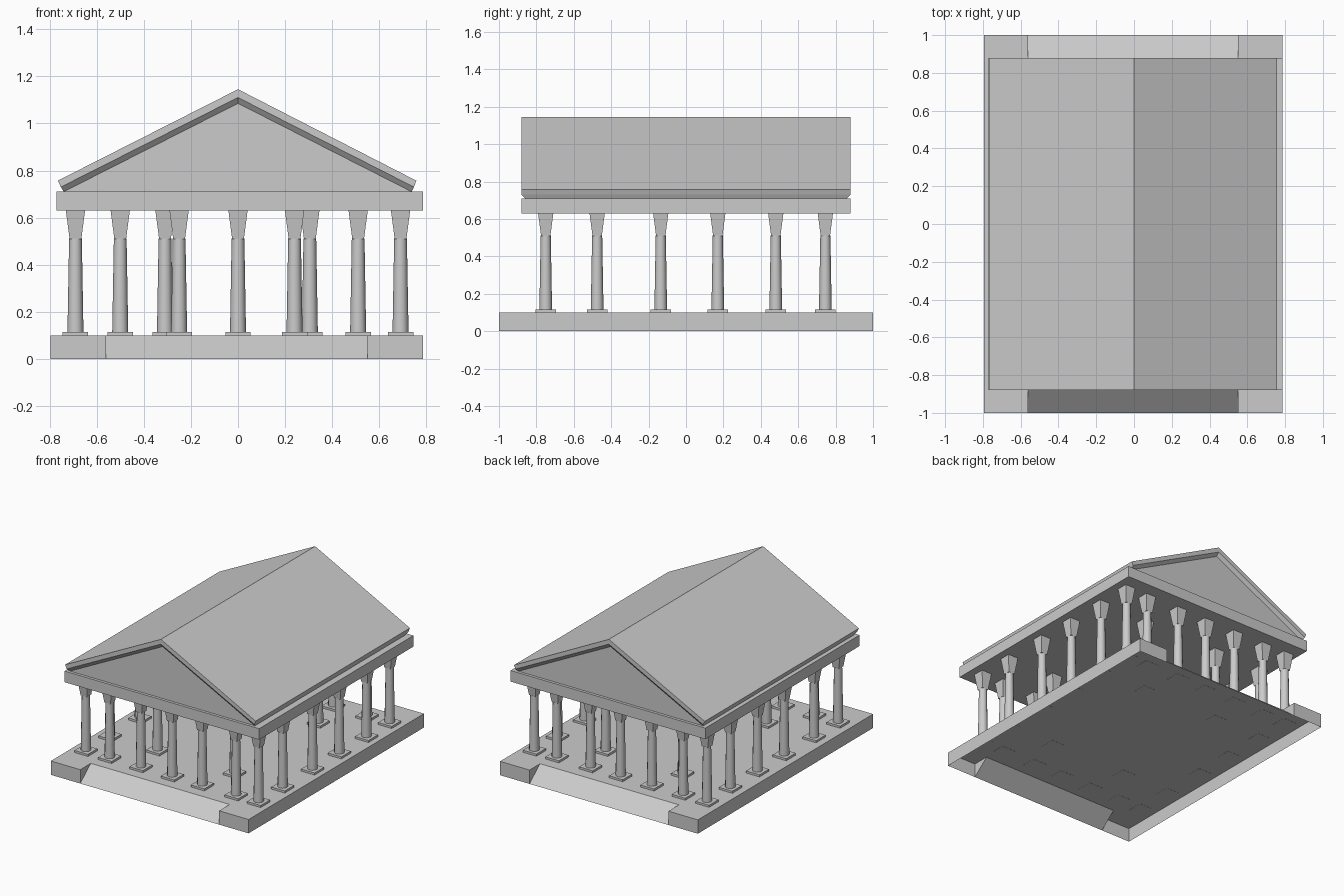
import bpy, bmesh, math

if "Cube" in bpy.data.objects:
    bpy.data.objects.remove(bpy.data.objects["Cube"])


def make(name, verts, faces):
    bm = bmesh.new()
    vs = [bm.verts.new(v) for v in verts]
    for f in faces:
        bm.faces.new([vs[i] for i in f])
    bmesh.ops.remove_doubles(bm, verts=bm.verts, dist=1e-5)
    bmesh.ops.recalc_face_normals(bm, faces=bm.faces)
    me = bpy.data.meshes.new(name)
    bm.to_mesh(me)
    bm.free()
    ob = bpy.data.objects.new(name, me)
    bpy.context.collection.objects.link(ob)
    return ob


def from_quads(name, polys):
    verts, faces = [], []
    for p in polys:
        faces.append(list(range(len(verts), len(verts) + len(p))))
        verts += p
    return make(name, verts, faces)


def box(name, x0, x1, y0, y1, z0, z1):
    verts = [(x, y, z) for z in (z0, z1) for x, y in ((x0, y0), (x1, y0), (x1, y1), (x0, y1))]
    sides = [(i, (i + 1) % 4, (i + 1) % 4 + 4, i + 4) for i in range(4)]
    return make(name, verts, [(3, 2, 1, 0), (4, 5, 6, 7)] + sides)


# Platform: open underneath, with a ramp notch at the front and back
X0, X1, RX0, RX1, RY, H = -0.795, 0.785, -0.56, 0.55, 0.88, 0.1
top = []
polys = []
for s in (-1, 1):
    row = [(X0, s, H), (RX0, s, H), (RX0, s * RY, H), (RX1, s * RY, H), (RX1, s, H), (X1, s, H)]
    top += row if s < 0 else row[::-1]
    for a, b in ((X0, RX0), (RX1, X1)):
        polys.append([(a, s, 0), (b, s, 0), (b, s, H), (a, s, H)])
    for x in (RX0, RX1):
        polys.append([(x, s, 0), (x, s, H), (x, s * RY, H)])
    polys.append([(RX0, s, 0), (RX1, s, 0), (RX1, s * RY, H), (RX0, s * RY, H)])
for x in (X0, X1):
    polys.append([(x, -1, 0), (x, 1, 0), (x, 1, H), (x, -1, H)])
from_quads("platform", polys + [top])


# Column: square plinth, tapered round shaft, flared square capital
def frustum(bm, n, r0, r1, z0, z1, turn=0.0):
    rings = []
    for r, z in ((r0, z0), (r1, z1)):
        rings.append([bm.verts.new((r * math.cos(turn + 2 * math.pi * i / n),
                                    r * math.sin(turn + 2 * math.pi * i / n), z)) for i in range(n)])
    a, b = rings
    for i in range(n):
        f = bm.faces.new((a[i], a[(i + 1) % n], b[(i + 1) % n], b[i]))
        f.smooth = n > 4
    bm.faces.new(a[::-1])
    bm.faces.new(b)


bm = bmesh.new()
D, R2 = math.pi / 4, math.sqrt(2)
frustum(bm, 4, 0.054 * R2, 0.054 * R2, 0.099, 0.115, D)
frustum(bm, 12, 0.034, 0.027, 0.114, 0.512)
frustum(bm, 4, 0.025 * R2, 0.041 * R2, 0.51, 0.632, D)
column = bpy.data.meshes.new("column")
bm.to_mesh(column)
bm.free()

# Colonnade: front and back rows, side rows, four inner columns
row_x = (-0.69, -0.5, -0.25, 0.0, 0.24, 0.51, 0.69)
spots = [(x, y) for y in (-0.75, 0.745) for x in row_x]
spots += [(x, y) for x in (-0.69, 0.69) for y in (-0.475, -0.135, 0.17, 0.48)]
spots += [(x, y) for x in (-0.31, 0.305) for y in (-0.475, 0.48)]
for i, (x, y) in enumerate(spots):
    ob = bpy.data.objects.new(f"column_{i + 1}", column)
    ob.location = (x, y, 0)
    bpy.context.collection.objects.link(ob)

# Beam slab resting on the columns
box("entablature", -0.77, 0.785, -0.88, 0.88, 0.63, 0.71)

# Gable roof with raised rim and recessed pediments
outer = [(-0.765, 0.757), (0, 1.145), (0.757, 0.757)]
rim = [(-0.752, 0.73), (0, 1.11), (0.747, 0.73)]
inner = [(-0.74, 0.71), (0, 1.085), (0.737, 0.71)]
RYE, PY = 0.88, 0.86


def seg(p, y):
    return [(x, y, z) for x, z in p]


polys = []
for s in (-1, 1):
    o, m, n = seg(outer, s * RYE), seg(rim, s * RYE), seg(inner, s * PY)
    for a, b in ((o, m), (m, n)):
        for i in (0, 1):
            polys.append([a[i], a[i + 1], b[i + 1], b[i]])
    polys.append(n)
f, b = seg(outer, -RYE), seg(outer, RYE)
polys += [[f[i], f[i + 1], b[i + 1], b[i]] for i in (0, 1)]
for k in (0, 2):
    loop = [outer[k], rim[k], inner[k]]
    ys = (RYE, RYE, PY)
    for i in (0, 1):
        (xa, za), (xb, zb) = loop[i], loop[i + 1]
        polys.append([(xa, -ys[i], za), (xb, -ys[i + 1], zb), (xb, ys[i + 1], zb), (xa, ys[i], za)])
polys.append([(inner[0][0], -PY, 0.71), (inner[2][0], -PY, 0.71), (inner[2][0], PY, 0.71), (inner[0][0], PY, 0.71)])
from_quads("roof", polys)
